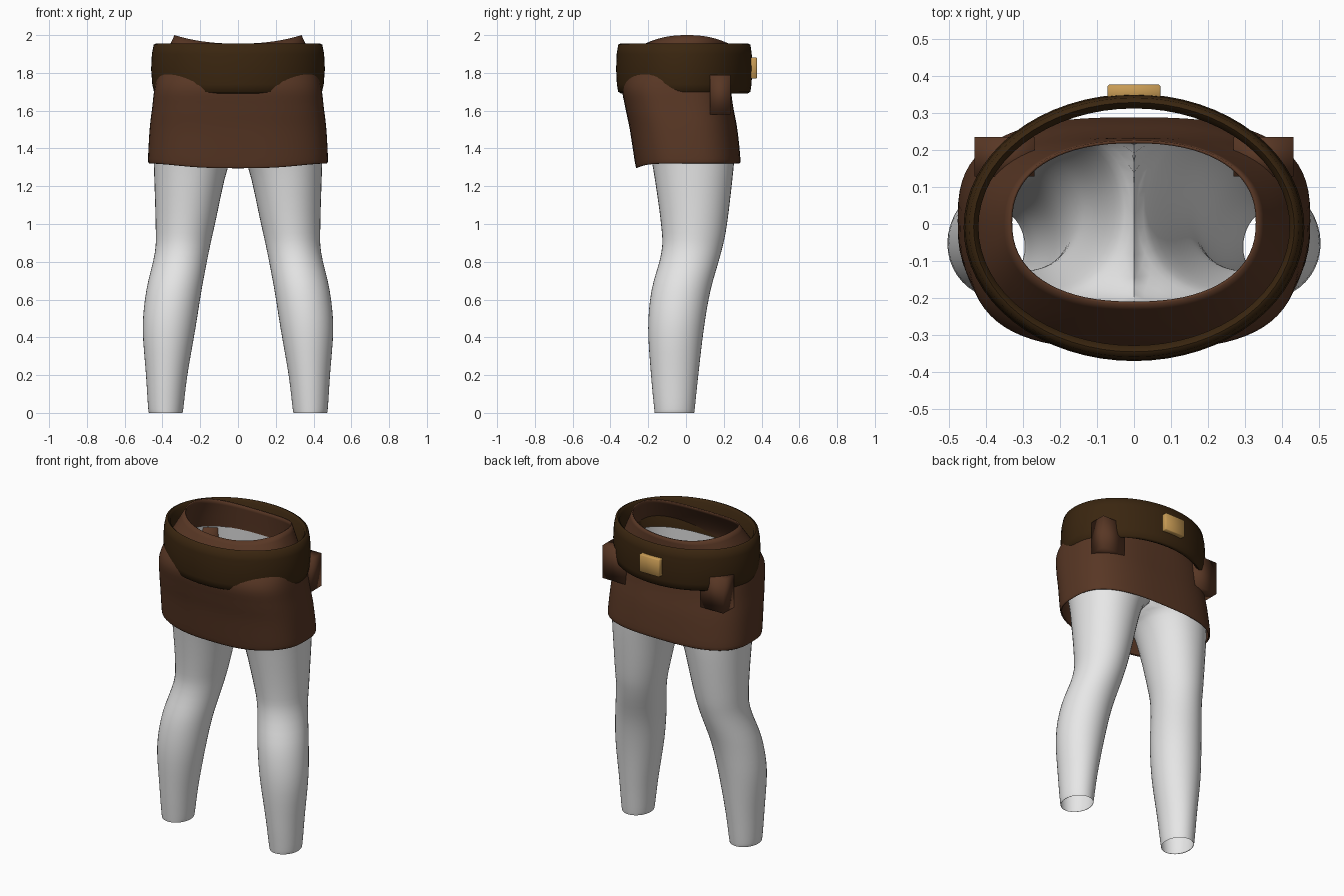
import bpy, bmesh, math

if "Cube" in bpy.data.objects:
    bpy.data.objects.remove(bpy.data.objects["Cube"])


def material(name, rgb):
    m = bpy.data.materials.new(name)
    m.diffuse_color = (*rgb, 1)
    m.use_nodes = True
    m.node_tree.nodes["Principled BSDF"].inputs["Base Color"].default_value = m.diffuse_color
    return m


CLOTH = material("pale grey cloth", (0.80, 0.80, 0.80))
LEATHER = material("brown leather", (0.098, 0.038, 0.018))
DARK = material("dark brown leather", (0.042, 0.019, 0.005))
BRASS = material("brass", (0.58, 0.33, 0.09))


def finish(bm, name, mat, angle=50):
    mesh = bpy.data.meshes.new(name)
    bm.to_mesh(mesh)
    bm.free()
    mesh.materials.append(mat)
    ob = bpy.data.objects.new(name, mesh)
    bpy.context.collection.objects.link(ob)
    bpy.context.view_layer.objects.active = ob
    ob.select_set(True)
    bpy.ops.object.shade_smooth_by_angle(angle=math.radians(angle))
    ob.select_set(False)
    return ob


def refine(rows, steps):
    """Catmull-Rom interpolation between section rows."""
    out = []
    for i in range(len(rows) - 1):
        p0, p1 = rows[max(i - 1, 0)], rows[i]
        p2, p3 = rows[i + 1], rows[min(i + 2, len(rows) - 1)]
        for s in range(steps):
            t = s / steps
            out.append([b + 0.5 * t * (c - a + t * (2*a - 5*b + 4*c - d + t * (3*(b - c) + d - a)))
                        for a, b, c, d in zip(p0, p1, p2, p3)])
    return out + [list(rows[-1])]


def loft(rows, sides, adjust=None, closed=False):
    """Rows are z, x min, x max, y min, y max, roundness power."""
    bm = bmesh.new()
    rings = []
    for z, x0, x1, y0, y1, n in rows:
        ring = []
        for k in range(sides):
            a = 2 * math.pi * k / sides
            c, s = math.cos(a), math.sin(a)
            x = (x0 + x1) / 2 + (x1 - x0) / 2 * math.copysign(abs(c) ** (2 / n), c)
            y = (y0 + y1) / 2 + (y1 - y0) / 2 * math.copysign(abs(s) ** (2 / n), s)
            p = (x, y, z)
            ring.append(bm.verts.new(adjust(p, c, s) if adjust else p))
        rings.append(ring)
    pairs = list(zip(rings, rings[1:]))
    if closed:
        pairs.append((rings[-1], rings[0]))
    for lo, hi in pairs:
        for k in range(sides):
            j = (k + 1) % sides
            bm.faces.new((lo[k], lo[j], hi[j], hi[k]))
    return bm


def box(name, mat, x, y, z, bevel=0.0, angle=50):
    bm = bmesh.new()
    bmesh.ops.create_cube(bm, size=1)
    for v in bm.verts:
        for i, (lo, hi) in enumerate((x, y, z)):
            v.co[i] = (lo + hi) / 2 + v.co[i] * (hi - lo)
    if bevel:
        bmesh.ops.bevel(bm, geom=bm.edges[:], offset=bevel, segments=1, affect='EDGES')
    return finish(bm, name, mat, angle)


# Trousers: one leg that opens into half of the hips, then mirrored
leg_rows = [
    (0.00, 0.295, 0.468, -0.165, 0.042, 2),
    (0.02, 0.290, 0.475, -0.168, 0.046, 2),
    (0.20, 0.268, 0.487, -0.185, 0.065, 2),
    (0.45, 0.225, 0.504, -0.200, 0.095, 2),
    (0.65, 0.193, 0.485, -0.182, 0.130, 2),
    (0.85, 0.155, 0.440, -0.130, 0.186, 2),
    (1.00, 0.122, 0.436, -0.132, 0.217, 2),
    (1.30, 0.053, 0.445, -0.175, 0.252, 2.1),
    (1.40, -0.02, 0.448, -0.200, 0.255, 2.2),
    (1.50, -0.22, 0.440, -0.215, 0.250, 2.3),
    (1.62, -0.42, 0.420, -0.220, 0.235, 2.4),
    (1.80, -0.38, 0.380, -0.212, 0.222, 2.4),
]
bm = loft(refine(leg_rows, 4), 40, lambda p, c, s: (max(p[0], 0.0), p[1], p[2]))
seam = [f for f in bm.faces if all(v.co.x < 1e-5 for v in f.verts)]
bmesh.ops.delete(bm, geom=seam, context='FACES')
bmesh.ops.remove_doubles(bm, verts=bm.verts[:], dist=1e-5)
geom = bm.verts[:] + bm.edges[:] + bm.faces[:]
bmesh.ops.mirror(bm, geom=geom, axis='X', merge_dist=1e-4)
bmesh.ops.recalc_face_normals(bm, faces=bm.faces[:])
finish(bm, "trousers", CLOTH, 60)


# Skirt: drooping front hem, waist rim raised at both sides
def drape(p, c, s):
    x, y, z = p
    hem = max(0.0, 1 - (z - 1.32) / 0.2)
    rim = max(0.0, min(1.0, (z - 1.82) / 0.135))
    z -= 0.025 * hem * max(0.0, -s) ** 4
    z += 0.045 * rim * c * c
    return x, y, z


skirt_rows = [
    (1.320, -0.470, 0.470, -0.262, 0.282, 2.8),
    (1.345, -0.476, 0.476, -0.270, 0.288, 2.8),
    (1.50, -0.468, 0.468, -0.297, 0.272, 2.8),
    (1.62, -0.454, 0.454, -0.322, 0.250, 2.9),
    (1.73, -0.440, 0.440, -0.338, 0.236, 2.9),
    (1.83, -0.412, 0.412, -0.300, 0.232, 2.5),
    (1.955, -0.336, 0.336, -0.216, 0.226, 2.3),
]
skirt = finish(loft(refine(skirt_rows, 4), 72, drape), "skirt", LEATHER, 60)
wall = skirt.modifiers.new("thickness", 'SOLIDIFY')
wall.thickness = 0.008
wall.offset = -1

# Belt: closed band with a softly bulging outside
belt_rows = [
    (1.940, -0.420, 0.420, -0.328, 0.312, 2),
    (1.956, -0.433, 0.433, -0.345, 0.328, 2),
    (1.950, -0.446, 0.446, -0.359, 0.341, 2),
    (1.900, -0.456, 0.456, -0.367, 0.348, 2),
    (1.820, -0.460, 0.460, -0.370, 0.351, 2),
    (1.740, -0.454, 0.454, -0.366, 0.347, 2),
    (1.700, -0.445, 0.445, -0.359, 0.341, 2),
    (1.692, -0.433, 0.433, -0.346, 0.328, 2),
    (1.700, -0.420, 0.420, -0.328, 0.312, 2),
]
bm = loft(belt_rows, 64, closed=True)
bmesh.ops.recalc_face_normals(bm, faces=bm.faces[:])
finish(bm, "belt", DARK, 60)

# Buckle plate at the back of the belt
box("buckle", BRASS, (-0.072, 0.072), (0.335, 0.376), (1.77, 1.882), 0.004)

# Pouches hanging under the belt on both sides
for side, label in ((-1, "left"), (1, "right")):
    box(label + "_pouch", LEATHER, sorted((side * 0.268, side * 0.43)),
        (0.128, 0.235), (1.58, 1.79), angle=100)
